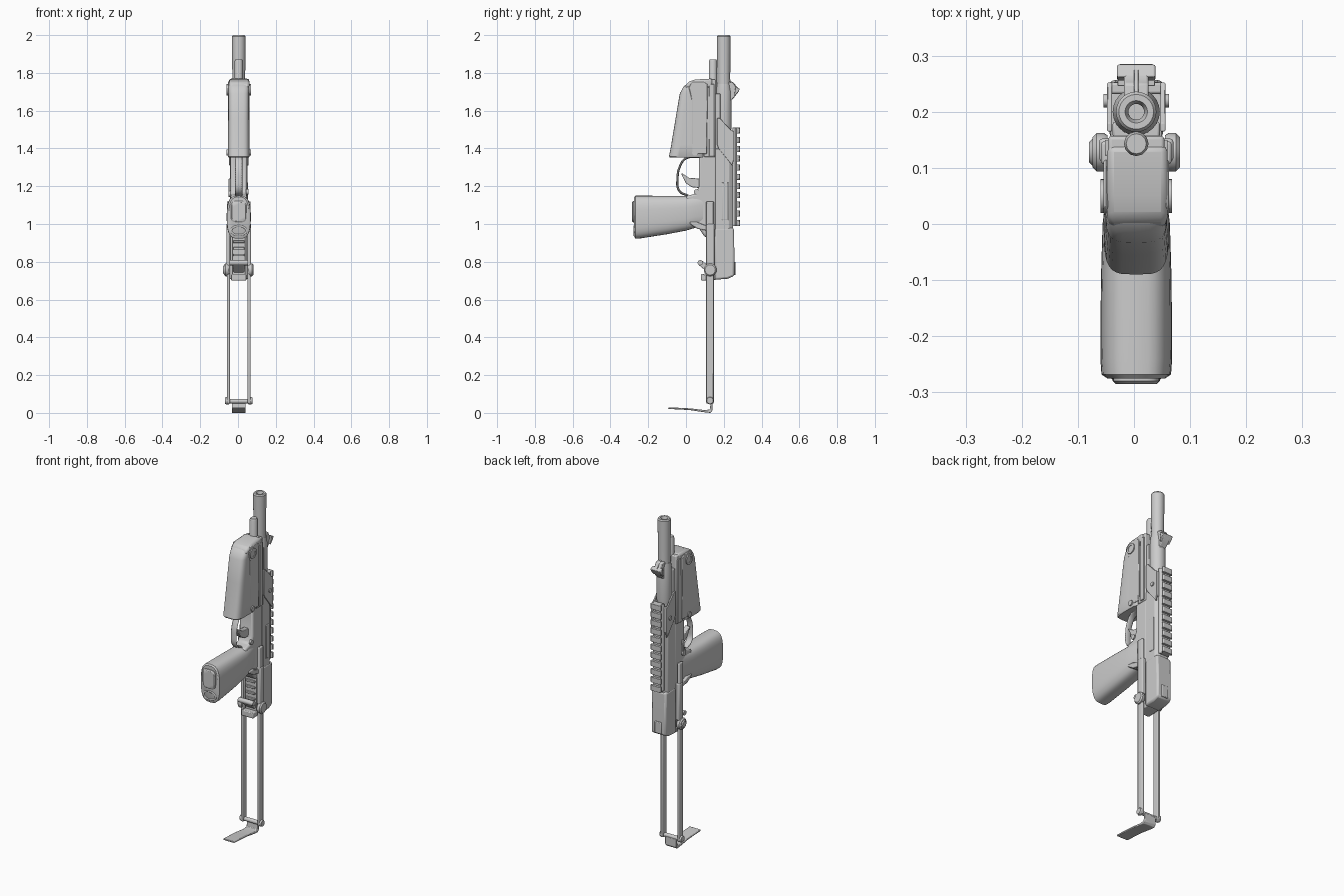
import bpy, bmesh, math
from mathutils import Vector, Matrix

CX = 0.004  # the body's centre line


def finish(name, bm, bevel=0.0):
    bmesh.ops.remove_doubles(bm, verts=bm.verts, dist=1e-5)
    bmesh.ops.recalc_face_normals(bm, faces=bm.faces)
    me = bpy.data.meshes.new(name)
    bm.to_mesh(me)
    bm.free()
    ob = bpy.data.objects.new(name, me)
    bpy.context.collection.objects.link(ob)
    if bevel:
        m = ob.modifiers.new("Bevel", 'BEVEL')
        m.width, m.segments, m.limit_method = bevel, 2, 'ANGLE'
        m.angle_limit = math.radians(35)
    bpy.ops.object.select_all(action='DESELECT')
    ob.select_set(True)
    bpy.context.view_layer.objects.active = ob
    bpy.ops.object.shade_smooth_by_angle(angle=math.radians(35))
    return ob


def loft(name, rings, bevel=0.0, closed=False):
    """Skin equal-length rings of points; cap the ends unless closed."""
    bm = bmesh.new()
    vs = [[bm.verts.new(p) for p in r] for r in rings]
    n = len(rings[0])
    pairs = list(zip(vs, vs[1:])) + ([(vs[-1], vs[0])] if closed else [])
    for a, b in pairs:
        for i in range(n):
            j = (i + 1) % n
            bm.faces.new((a[i], a[j], b[j], b[i]))
    if not closed:
        bm.faces.new(vs[0])
        bm.faces.new(vs[-1])
    return finish(name, bm, bevel)


def side(name, yz, x0, x1, bevel=0.005):
    """Side profile (y, z) extruded across x."""
    return loft(name, [[(x + CX, y, z) for y, z in yz] for x in (x0, x1)], bevel)


def plan(name, xy, z0, z1, bevel=0.003):
    """Half cross-section (x, y), mirrored, extruded along z."""
    pts = xy + [(-x, y) for x, y in reversed(xy)]
    return loft(name, [[(x + CX, y, z) for x, y in pts] for z in (z0, z1)], bevel)


def box(name, x0, x1, y0, y1, z0, z1, bevel=0.004):
    return side(name, [(y0, z0), (y1, z0), (y1, z1), (y0, z1)], x0, x1, bevel)


def lathe(name, prof, origin, axis='Z', n=24, closed=False):
    """Revolve (radius, height) pairs about an axis through origin."""
    rot = Matrix.Rotation(math.pi / 2, 3, 'Y') if axis == 'X' else Matrix.Identity(3)
    o = Vector(origin) + Vector((CX, 0, 0))
    rings = [[o + rot @ Vector((r * math.cos(k * math.tau / n), r * math.sin(k * math.tau / n), h))
              for k in range(n)] for r, h in prof]
    return loft(name, rings, closed=closed)


def rounded(a, b, p=4, n=32):
    """Superellipse outline with half sizes a, b."""
    f = lambda v: math.copysign(abs(v) ** (2 / p), v)
    return [(a * f(math.cos(k * math.tau / n)), b * f(math.sin(k * math.tau / n))) for k in range(n)]


def wire(name, pts, r, cyclic=False, flat=1.0):
    cu = bpy.data.curves.new(name, 'CURVE')
    cu.dimensions, cu.bevel_depth, cu.bevel_resolution = '3D', r, 2
    cu.use_fill_caps = True
    sp = cu.splines.new('BEZIER')
    sp.bezier_points.add(len(pts) - 1)
    for b, (x, y, z) in zip(sp.bezier_points, pts):
        b.co = ((x + CX) / flat, y, z)
        b.handle_left_type = b.handle_right_type = 'AUTO'
    sp.use_cyclic_u, sp.resolution_u = cyclic, 6
    ob = bpy.data.objects.new(name, cu)
    ob.scale.x = flat
    bpy.context.collection.objects.link(ob)


# barrel with a hollow muzzle, collar and guide rod
lathe("barrel", [(0.037, 1.25), (0.037, 1.62), (0.034, 1.78), (0.036, 1.95), (0.036, 1.993), (0.031, 2.0),
                 (0.02, 2.0), (0.014, 1.985), (0.014, 1.8), (0.014, 1.25)], (0, 0.2, 0), closed=True)
lathe("barrel_collar", [(0.04, 1.5), (0.042, 1.52), (0.042, 1.7), (0.036, 1.74)], (0, 0.2, 0))
lathe("guide_rod", [(0.022, 1.3), (0.022, 1.86), (0.018, 1.87)], (0, 0.143, 0), n=12)

# front sight: curved ramp with a wide top and a thin blade
side("front_sight_ramp", [(0.215, 1.6), (0.235, 1.65), (0.255, 1.67), (0.278, 1.7), (0.283, 1.715),
                          (0.262, 1.728), (0.25, 1.75), (0.215, 1.755)], -0.022, 0.022, 0.004)
side("front_sight_head", [(0.255, 1.675), (0.278, 1.7), (0.285, 1.715), (0.262, 1.728)], -0.034, 0.034, 0.003)
side("front_sight_blade", [(0.23, 1.72), (0.28, 1.715), (0.25, 1.75), (0.23, 1.76)], -0.004, 0.004, 0.001)

# upper receiver
plan("upper_receiver", [(0.046, 0.155), (0.046, 0.228), (0.03, 0.25)], 0.78, 1.4)
side("receiver_rear", [(0.152, 0.705), (0.22, 0.71), (0.256, 0.725), (0.257, 0.81), (0.253, 0.98),
                       (0.152, 0.98)], -0.048, 0.048, 0.01)
side("receiver_end_plate", [(0.08, 0.7), (0.16, 0.705), (0.16, 0.73), (0.08, 0.735)], -0.04, 0.04, 0.005)
box("rear_channel", -0.036, 0.036, 0.115, 0.165, 0.72, 1.0)
for k in range(5):
    box("channel_rib", -0.03, 0.03, 0.105, 0.12, 0.76 + k * 0.035, 0.772 + k * 0.035, 0.002)
box("rear_sight", -0.022, 0.022, 0.245, 0.262, 0.73, 0.8)
box("slide_rails", -0.042, 0.042, 0.155, 0.182, 1.2, 1.69)
side("ejection_cover", [(0.19, 1.02), (0.225, 1.02), (0.225, 1.22), (0.19, 1.22)], 0.04, 0.05, 0.003)

# accessory rail with crosswise teeth, and its bracket plates
plan("rail_base", [(0.033, 0.246), (0.033, 0.256), (0.025, 0.264), (0.025, 0.271)], 0.99, 1.51, 0.001)
for k in range(11):
    z = 0.99 + k * 0.0488
    plan("rail_tooth", [(0.025, 0.268), (0.034, 0.274), (0.034, 0.28), (0.029, 0.285)], z, z + 0.032, 0.001)
for s in (-1, 1):
    side("rail_bracket", [(0.172, 1.4), (0.245, 1.31), (0.252, 1.34), (0.252, 1.49), (0.235, 1.5),
                          (0.18, 1.56), (0.165, 1.56), (0.165, 1.42)], s * 0.043, s * 0.052, 0.002)
    lathe("bracket_screw", [(0.012, -0.004), (0.012, 0.004)], (s * 0.054, 0.22, 1.42), 'X', 12)
box("bracket_bridge", -0.05, 0.05, 0.232, 0.252, 1.34, 1.49)

# frame around the trigger and the front block carrying the foregrip
side("frame", [(0.1, 0.93), (0.16, 0.93), (0.16, 1.38), (0.07, 1.37), (0.07, 1.2), (0.05, 1.16),
               (0.0, 1.148), (0.0, 1.0), (0.06, 0.99), (0.08, 0.96)], -0.044, 0.044, 0.01)
box("front_block", -0.05, 0.05, 0.095, 0.157, 1.355, 1.765, 0.006)
for s in (-1, 1):
    box("front_block_strip", s * 0.048, s * 0.056, 0.122, 0.15, 1.36, 1.74, 0.002)

# pistol grip, oval section running forward, with magazine base
grip = [(-0.275, 0.935, 1.143, 0.052), (-0.268, 0.922, 1.15, 0.062), (-0.24, 0.924, 1.15, 0.064),
        (-0.1, 0.946, 1.149, 0.063), (0.0, 0.965, 1.148, 0.06), (0.05, 0.98, 1.153, 0.054),
        (0.09, 0.985, 1.16, 0.046)]
loft("pistol_grip", [[(CX + u, y, (a + b) / 2 + v) for u, v in rounded(w, (b - a) / 2, 3)]
                     for y, a, b, w in grip])
loft("magazine_base", [[(CX + u, y, 1.065 + v) for u, v in rounded(w, w * 1.35, 4)]
                       for y, w in ((-0.27, 0.042), (-0.28, 0.042), (-0.285, 0.037))])
wire("lanyard_loop", [(0.04 * math.cos(a), -0.272, 0.965 + 0.024 * math.sin(a))
                      for a in [k * math.tau / 8 for k in range(8)]], 0.006, True)
side("grip_tang", [(0.02, 1.0), (0.06, 0.975), (0.11, 0.965), (0.11, 0.99), (0.06, 1.01), (0.02, 1.012)],
     -0.058, 0.058, 0.005)

# trigger guard loop and trigger
wire("trigger_guard", [(0, 0.07, 1.355), (0, 0.0, 1.348), (0, -0.03, 1.31), (0, -0.045, 1.24),
                       (0, -0.035, 1.175), (0, 0.01, 1.15)], 0.006, flat=3.2)
side("trigger", [(0.075, 1.19), (0.03, 1.195), (0.0, 1.215), (-0.026, 1.265), (-0.02, 1.268),
                 (0.015, 1.245), (0.075, 1.24)], -0.015, 0.015, 0.004)

# folded foregrip with side straps, pivot discs and screws
fore = [(1.352, -0.085, 0.1, 0.054), (1.358, -0.09, 0.1, 0.058), (1.42, -0.078, 0.1, 0.058),
        (1.56, -0.055, 0.1, 0.056), (1.69, -0.033, 0.1, 0.055), (1.725, -0.015, 0.1, 0.055),
        (1.75, 0.015, 0.1, 0.052), (1.762, 0.05, 0.1, 0.046)]
loft("foregrip", [[(CX + u, (a + b) / 2 + v, z) for u, v in rounded(w, (b - a) / 2, 4)]
                  for z, a, b, w in fore])
side("foregrip_cap", [(-0.01, 1.72), (0.01, 1.752), (0.05, 1.765), (0.14, 1.77), (0.14, 1.72)],
     -0.052, 0.056, 0.012)
for s in (-1, 1):
    side("foregrip_strap", [(0.03, 1.37), (0.11, 1.37), (0.115, 1.74), (0.09, 1.755), (0.03, 1.755),
                            (0.015, 1.72), (0.03, 1.66)], s * 0.05, s * 0.058, 0.004)
    lathe("foregrip_pivot", [(0.03, -0.005 * s), (0.03, 0.005 * s), (0.018, 0.005 * s), (0.018, 0.002 * s)],
          (s * 0.059, 0.05, 1.71), 'X')
    lathe("foregrip_screw", [(0.016, -0.005), (0.016, 0.005)], (s * 0.059, 0.048, 1.378), 'X', 12)

# sliding stock: flat rods, hinge knobs, cross bar and butt plate
for s in (-1, 1):
    box("stock_rod", s * 0.047, s * 0.063, 0.107, 0.147, 0.05, 1.12, 0.005)
    lathe("stock_knob", [(0.03, -0.012 * s), (0.034, -0.006 * s), (0.034, 0.008 * s), (0.027, 0.015 * s)],
          (s * 0.063, 0.128, 0.757), 'X')
    box("stock_guide", s * 0.04, s * 0.066, 0.112, 0.152, 0.78, 1.0, 0.005)
    lathe("stock_end_joint", [(0.017, -0.012), (0.02, -0.007), (0.02, 0.007), (0.017, 0.012)],
          (s * 0.06, 0.127, 0.065), 'X', 16)
lathe("stock_catch", [(0.014, -0.05), (0.014, 0.05)], (0, 0.075, 0.795), 'X', 12)
side("stock_catch_arm", [(0.065, 0.785), (0.12, 0.74), (0.13, 0.77), (0.08, 0.81)], -0.03, 0.03)
lathe("catch_button", [(0.018, -0.012), (0.024, -0.006), (0.024, 0.01)], (-0.072, 0.128, 0.757), 'X', 8)
lathe("stock_cross_bar", [(0.012, -0.055), (0.012, 0.055)], (0, 0.127, 0.062), 'X', 16)
side("butt_plate", [(-0.094, 0.021), (0.02, 0.015), (0.1, 0.003), (0.13, 0.0), (0.14, 0.012), (0.14, 0.06),
                    (0.13, 0.06), (0.127, 0.018), (0.1, 0.015), (0.02, 0.024), (-0.094, 0.03)],
     -0.037, 0.037, 0.003)

# small controls
lathe("safety_lever_hub", [(0.016, -0.006), (0.016, 0.006)], (-0.048, 0.085, 1.16), 'X', 12)
side("safety_lever", [(0.08, 1.16), (0.095, 1.16), (0.1, 1.24), (0.085, 1.24)], -0.054, -0.043, 0.003)
lathe("magazine_button", [(0.014, -0.006), (0.014, 0.006)], (0.045, 0.055, 1.17), 'X', 12)
